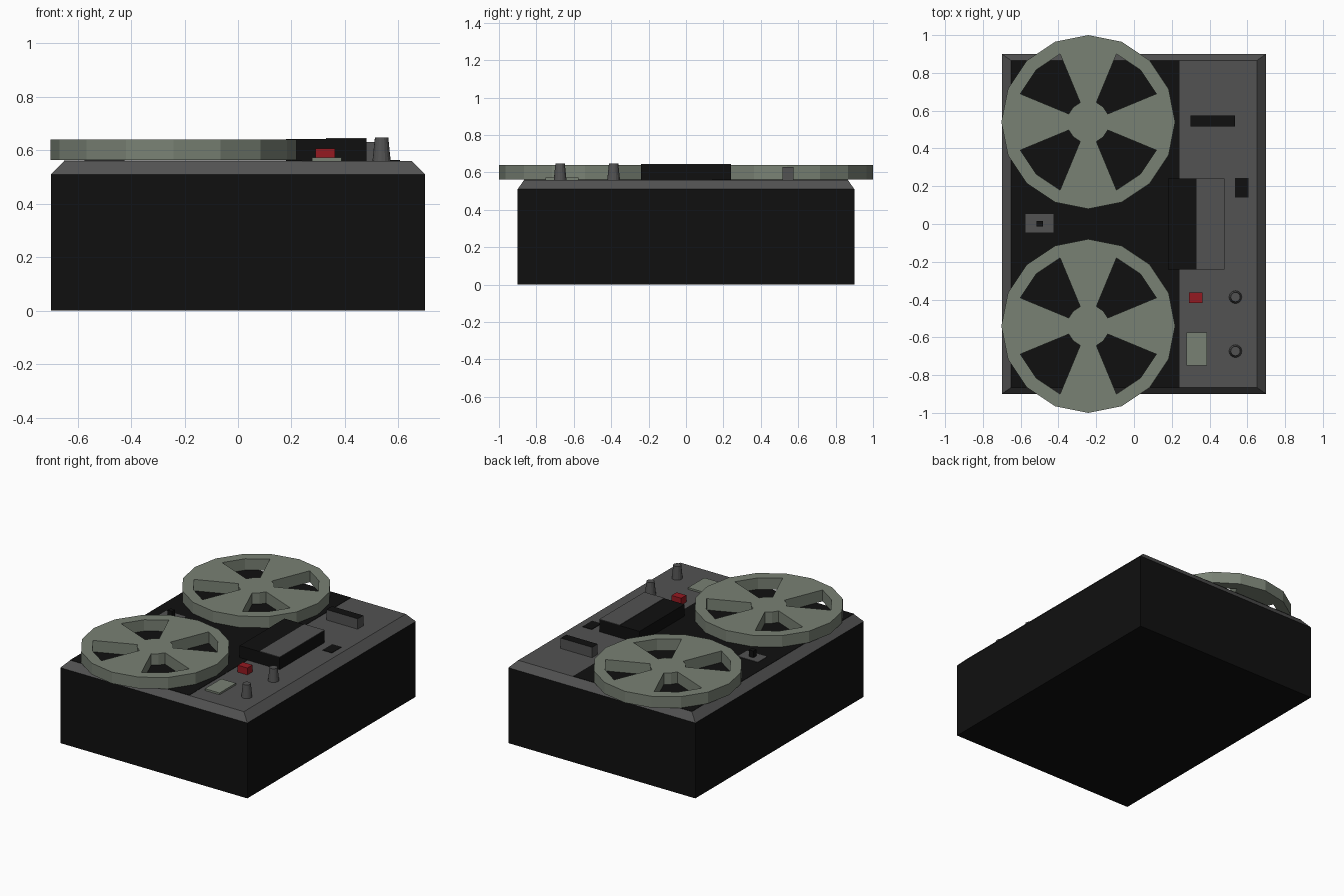
import bpy, bmesh
from math import cos, sin, pi

if "Cube" in bpy.data.objects:
    bpy.data.objects.remove(bpy.data.objects["Cube"])


def material(name, rgb):
    m = bpy.data.materials.new(name)
    m.diffuse_color = (*rgb, 1)
    m.use_nodes = True
    m.node_tree.nodes["Principled BSDF"].inputs["Base Color"].default_value = m.diffuse_color
    return m


BLACK = material("black", (0.005, 0.005, 0.005))
GREY = material("dark_grey", (0.085, 0.085, 0.085))
REEL = material("grey_green", (0.19, 0.22, 0.175))
RED = material("red", (0.30, 0.01, 0.015))
DECK = 0.56


def add_object(name, bm, mats):
    mesh = bpy.data.meshes.new(name)
    bm.to_mesh(mesh)
    bm.free()
    for m in mats:
        mesh.materials.append(m)
    ob = bpy.data.objects.new(name, mesh)
    bpy.context.collection.objects.link(ob)
    return ob


def loft(name, rings, mats, top=0, levels=None):
    """Closed solid through stacked rings; top and levels pick material slots."""
    bm = bmesh.new()
    loops = [[bm.verts.new(p) for p in ring] for ring in rings]
    n = len(loops[0])
    bm.faces.new(loops[0][::-1])
    bm.faces.new(loops[-1]).material_index = top
    for k, (a, b) in enumerate(zip(loops, loops[1:])):
        for i in range(n):
            j = (i + 1) % n
            f = bm.faces.new((a[i], a[j], b[j], b[i]))
            f.material_index = levels[k] if levels else 0
    return add_object(name, bm, mats)


def rect(x0, x1, y0, y1, z):
    return [(x0, y0, z), (x1, y0, z), (x1, y1, z), (x0, y1, z)]


def circle(x, y, r, z, n):
    return [(x + r * cos(2 * pi * i / n), y + r * sin(2 * pi * i / n), z)
            for i in range(n)]


def box(name, x0, x1, y0, y1, height, mats, top=0):
    return loft(name, [rect(x0, x1, y0, y1, DECK), rect(x0, x1, y0, y1, DECK + height)],
                mats, top)


# Case: black box with a bevelled grey top frame
loft("case", [rect(-.7, .7, -.9, .9, 0), rect(-.7, .7, -.9, .9, .51),
              rect(-.65, .65, -.865, .865, DECK)], [BLACK, GREY], top=1, levels=[0, 1])

# Black plate under the reels
box("reel_deck", -.65, .24, -.865, .865, .002, [BLACK])

# Head cover: black block with a grey strip along its top
box("head_cover", .18, .48, -.24, .24, .082, [BLACK])
loft("head_cover_strip", [rect(.33, .48, -.24, .24, .642), rect(.33, .48, -.24, .24, .645)],
     [GREY])

# Counter housing with black top, small black window
box("counter_housing", .30, .535, .515, .575, .07, [GREY, BLACK], top=1)
box("indicator_window", .535, .605, .14, .243, .003, [BLACK])

# Lever plate and post between the reels
box("lever_plate", -.575, -.425, -.045, .053, .005, [GREY])
box("lever_post", -.517, -.483, -.014, .017, .05, [BLACK])

# Record button and level meter
box("record_button", .29, .362, -.417, -.362, .047, [RED])
box("level_meter", .277, .387, -.75, -.575, .012, [REEL])

# Tapered control knobs
for i, y in enumerate((-.387, -.673)):
    loft(f"knob_{i + 1}", [circle(.537, y, .034, DECK, 16),
                           circle(.537, y, .025, .648, 16)], [GREY])


def reel(name, x, y, z0, z1, n=16):
    """Sixteen-sided reel with four wedge windows cut between hub and rim."""
    bm = bmesh.new()
    hub, inner, outer = [[bm.verts.new(p) for p in circle(x, y, r, z0, n)]
                         for r in (.112, .39, .46)]
    bm.faces.new(hub)
    for i in range(n):
        j = (i + 1) % n
        bm.faces.new((inner[i], outer[i], outer[j], inner[j]))
        if i % 4 in (0, 3):
            bm.faces.new((hub[i], inner[i], inner[j], hub[j]))
    ob = add_object(name, bm, [REEL])
    solid = ob.modifiers.new("thickness", "SOLIDIFY")
    solid.thickness = z1 - z0
    solid.offset = 1
    return ob


# Supply and take-up reels
for name, side in (("rear_reel", 1), ("front_reel", -1)):
    reel(name, -.242, side * .54, .563, .64)
